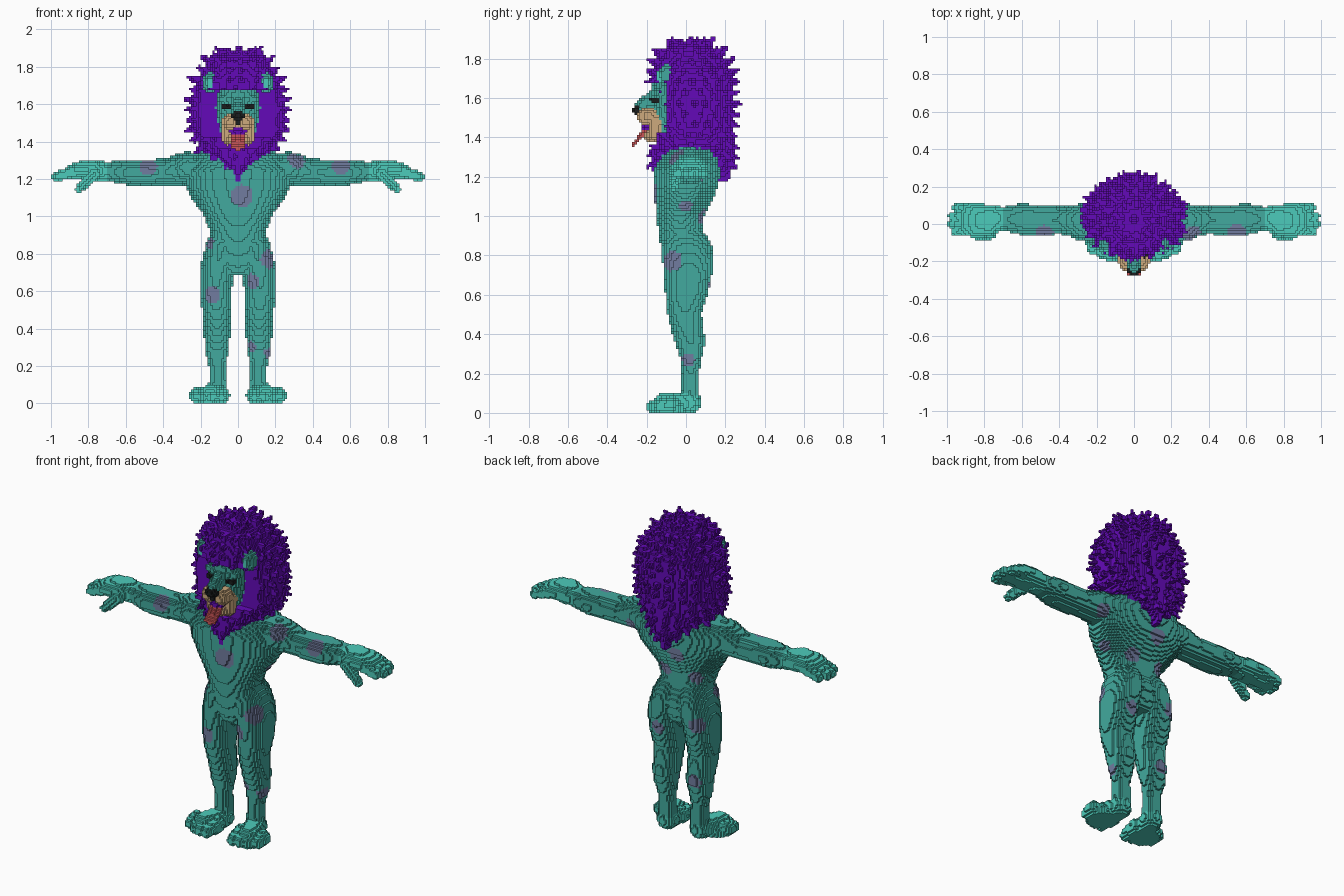
import bpy, math, random
from mathutils import Vector

random.seed(4)
S = 0.0125                      # block size
cells = {}                      # (i, j, k) -> [part, material]

COLOURS = {
    "teal": (0.054, 0.402, 0.342), "bright_teal": (0.073, 0.600, 0.495),
    "purple": (0.127, 0.003, 0.485), "spot_mauve": (0.165, 0.200, 0.350),
    "tan": (0.610, 0.402, 0.205), "coral": (0.600, 0.091, 0.095),
    "black": (0.010, 0.012, 0.012),
}
MATS = {}
for n, c in COLOURS.items():
    MATS[n] = bpy.data.materials.new(n)
    MATS[n].diffuse_color = (*c, 1)


def put(part, mat, c, mirror):
    if c[2] < 0:
        return
    cells[c] = [part, mat]
    if mirror:
        cells[(-1 - c[0], c[1], c[2])] = [part, mat]


def span(a, b):
    return range(math.floor(a / S), math.ceil(b / S))


def mid(i):
    return (i + 0.5) * S


def section(secs, t):
    """Interpolate the cross-section (centre a, b, radius a, b) at t."""
    for p, q in zip(secs, secs[1:]):
        if p[0] <= t <= q[0]:
            f = (t - p[0]) / (q[0] - p[0])
            return [u + (v - u) * f for u, v in zip(p[1:], q[1:])]


def loft(part, mat, axis, secs, mirror=False, power=2.2):
    """Stack of elliptical slices along x or z."""
    for k in span(secs[0][0], secs[-1][0]):
        s = section(secs, mid(k))
        if not s:
            continue
        a, b, ra, rb = s
        for i in span(a - ra, a + ra):
            for j in span(b - rb, b + rb):
                if abs((mid(i) - a) / ra) ** power + abs((mid(j) - b) / rb) ** power <= 1:
                    put(part, mat, (i, j, k) if axis == "z" else (k, i, j), mirror)


def limb(part, mat, p, q, r0, r1, mirror=False, scale=(1, 1, 1)):
    """Tapered rounded rod; scale stretches its cross-section per axis."""
    p, q = Vector(p), Vector(q)
    sc = Vector(scale)
    d = Vector([v / s for v, s in zip(q - p, sc)])
    r = max(r0, r1)
    rng = [span(min(u, v) - r * s, max(u, v) + r * s) for u, v, s in zip(p, q, sc)]
    for i in rng[0]:
        for j in rng[1]:
            for k in rng[2]:
                w = Vector(((mid(i) - p.x) / sc.x, (mid(j) - p.y) / sc.y, (mid(k) - p.z) / sc.z))
                f = min(1, max(0, w.dot(d) / max(d.length_squared, 1e-9)))
                if (w - d * f).length <= r0 + (r1 - r0) * f:
                    put(part, mat, (i, j, k), mirror)


def ball(part, mat, c, radii, mirror=False):
    limb(part, mat, c, c, 1, 1, mirror, radii)


# torso
loft("body", "teal", "z", [
    (0.69, 0, 0, .09, .09), (0.74, 0, 0, .155, .11), (0.82, 0, 0, .165, .125),
    (0.90, 0, -.025, .145, .112), (1.0, 0, -.03, .18, .122), (1.07, 0, -.015, .23, .142),
    (1.15, 0, .003, .28, .162), (1.25, 0, .008, .30, .168), (1.32, 0, .02, .26, .14),
    (1.37, 0, .02, .13, .1)])
# legs
loft("body", "teal", "z", [
    (0.06, .108, .02, .05, .05), (0.12, .108, .022, .048, .045), (0.2, .110, .02, .046, .042),
    (0.28, .115, .025, .063, .055), (0.36, .112, .022, .07, .078), (0.42, .113, .008, .072, .082),
    (0.5, .115, -.008, .077, .087), (0.6, .119, .002, .085, .107), (0.7, .115, .010, .09, .122),
    (0.78, .1, .012, .09, .132), (0.86, .09, .005, .08, .125), (0.94, .07, -.01, .06, .09)], True)
# arms
loft("body", "teal", "x", [
    (.18, .02, 1.24, .12, .1), (.3, .02, 1.255, .085, .088), (.4, .02, 1.237, .075, .07),
    (.5, .02, 1.235, .08, .07), (.6, .025, 1.235, .085, .067), (.71, .03, 1.24, .06, .05)], True)
ball("body", "teal", (.27, .01, 1.26), (.1, .1, .085), True)

# body spots
for x, y, z, r in [
        (.02, -.15, 1.11, .06), (-.48, -.05, 1.27, .05), (.31, -.05, 1.30, .05), (.55, -.04, 1.27, .05),
        (-.13, -.06, .85, .045), (.16, -.07, .77, .055), (.07, -.1, .65, .045), (-.14, -.1, .58, .045),
        (.06, -.03, .30, .035), (.16, .01, .27, .035), (.22, 0, 1.04, .04), (-.04, .16, 1.13, .05),
        (.08, .09, 1.0, .045), (-.12, .08, .98, .045), (-.15, .11, .72, .045), (.11, .13, .64, .045),
        (-.12, .09, .36, .04), (.3, .09, 1.2, .04)]:
    for c, v in cells.items():
        if (Vector([mid(n) for n in c]) - Vector((x, y, z))).length < r:
            v[1] = "spot_mauve"

# hands with fingers and thumb
loft("hands", "bright_teal", "x", [
    (.70, .03, 1.24, .062, .052), (.77, .02, 1.25, .085, .055), (.85, .017, 1.25, .092, .045),
    (.9, .02, 1.24, .085, .036), (.93, .02, 1.23, .08, .028)], True)
for n in range(4):
    y = -.04 + .042 * n
    tip = (.955, .975, .972, .95)[n]
    limb("hands", "bright_teal", (.86, y, 1.245), (tip, y, 1.215), .03, .024, True)
limb("hands", "bright_teal", (.77, -.05, 1.225), (.85, -.06, 1.145), .033, .022, True)

# feet with toes
limb("feet", "bright_teal", (.108, .015, .05), (.15, -.11, .04), .057, .062, True, (1, 1, 1))
ball("feet", "bright_teal", (.15, -.09, .02), (.09, .09, .05), True)
for n in range(4):
    x = .083 + .046 * n
    limb("feet", "bright_teal", (x, -.08, .045), (x + .004, (-.172, -.17, -.155, -.13)[n], .033), .04, .03, True)

# mane core: crown tapering down to a front and back point
MANE = [(1.17, 0, .03, .012, .19), (1.22, 0, .03, .04, .20), (1.28, 0, .03, .11, .205),
        (1.35, 0, .03, .19, .205), (1.45, 0, .03, .245, .205), (1.6, 0, .035, .255, .205),
        (1.72, 0, .03, .225, .205), (1.82, 0, .015, .165, .165), (1.88, 0, .015, .09, .09)]
loft("mane", "purple", "z", MANE)
# mane tufts in staggered rows
for row in range(13):
    z = 1.28 + row * .049
    cx, cy, rx, ry = section(MANE, min(z, 1.875))
    count = max(7, int((rx + ry) * 46))
    for n in range(count):
        a = math.tau * (n + .5 * (row % 2)) / count + random.uniform(-.06, .06)
        base = Vector((math.cos(a) * (rx - .02), cy + math.sin(a) * (ry - .02), z))
        rise = max(-.7, (z - 1.6) * 3.2)
        out = Vector((math.cos(a), math.sin(a), rise)).normalized()
        length = .058 + .008 * math.sin(a) + random.uniform(-.015, .008)
        limb("mane", "purple", base, base + out * length, .03, .006)
for n in range(5):
    x = -.12 + .06 * n
    limb("mane", "purple", (x, .02, 1.84), (x * 1.1, .03, 1.913 - abs(x) * .25), .04, .007)
# opening in the mane for the face
for c in [c for c, v in cells.items() if v[0] == "mane"]:
    x, y, z = map(mid, c)
    if 1.42 < z < 1.68 and abs(x) < .2 and y < -.105 or 1.36 < z <= 1.42 and abs(x) < .11 and y < -.15:
        del cells[c]

# head and ears
loft("head", "teal", "z", [
    (1.41, 0, -.06, .08, .09), (1.48, 0, -.05, .11, .11), (1.58, 0, -.05, .125, .125),
    (1.65, 0, -.05, .12, .125), (1.70, 0, -.05, .09, .11)])
ball("ears", "teal", (.15, -.1, 1.715), (.042, .038, .056), True)
ball("ears", "bright_teal", (.15, -.135, 1.71), (.022, .014, .035), True)
# eyes under a brow
ball("eyes", "black", (.06, -.155, 1.588), (.034, .028, .018), True)
limb("head", "teal", (.03, -.165, 1.625), (.09, -.14, 1.625), .02, .018, True)
# snout, muzzle, chin, nose, mouth, tongue
limb("head", "teal", (0, -.15, 1.61), (0, -.225, 1.56), .04, .034)
ball("muzzle", "tan", (.04, -.19, 1.505), (.046, .06, .046), True)
limb("muzzle", "tan", (.055, -.15, 1.48), (.055, -.16, 1.41), .034, .03, True)
ball("muzzle", "tan", (0, -.175, 1.41), (.072, .05, .032))
ball("nose", "black", (0, -.25, 1.535), (.038, .022, .027))
ball("nose", "black", (0, -.238, 1.50), (.008, .015, .03))
ball("mouth", "purple", (0, -.195, 1.455), (.05, .03, .02))
limb("tongue", "coral", (0, -.205, 1.43), (0, -.27, 1.365), .012, .010, False, (3.6, 1, 1))

# turn the blocks into one outer skin per part
DIRS = [((1, 0, 0), [(1, 0, 0), (1, 1, 0), (1, 1, 1), (1, 0, 1)]),
        ((-1, 0, 0), [(0, 0, 0), (0, 0, 1), (0, 1, 1), (0, 1, 0)]),
        ((0, 1, 0), [(0, 1, 0), (0, 1, 1), (1, 1, 1), (1, 1, 0)]),
        ((0, -1, 0), [(0, 0, 0), (1, 0, 0), (1, 0, 1), (0, 0, 1)]),
        ((0, 0, 1), [(0, 0, 1), (1, 0, 1), (1, 1, 1), (0, 1, 1)]),
        ((0, 0, -1), [(0, 0, 0), (0, 1, 0), (1, 1, 0), (1, 0, 0)])]
for part in sorted({v[0] for v in cells.values()}):
    verts, faces, mats = {}, [], []
    used = sorted({v[1] for v in cells.values() if v[0] == part})
    for c, (p, m) in cells.items():
        if p != part:
            continue
        for d, quad in DIRS:
            if (c[0] + d[0], c[1] + d[1], c[2] + d[2]) not in cells:
                faces.append([verts.setdefault((c[0] + q[0], c[1] + q[1], c[2] + q[2]), len(verts)) for q in quad])
                mats.append(used.index(m))
    if not faces:
        continue
    me = bpy.data.meshes.new(part)
    me.from_pydata([[n * S for n in v] for v in verts], [], faces)
    for m in used:
        me.materials.append(MATS[m])
    me.polygons.foreach_set("material_index", mats)
    me.update()
    bpy.context.collection.objects.link(bpy.data.objects.new(part, me))
